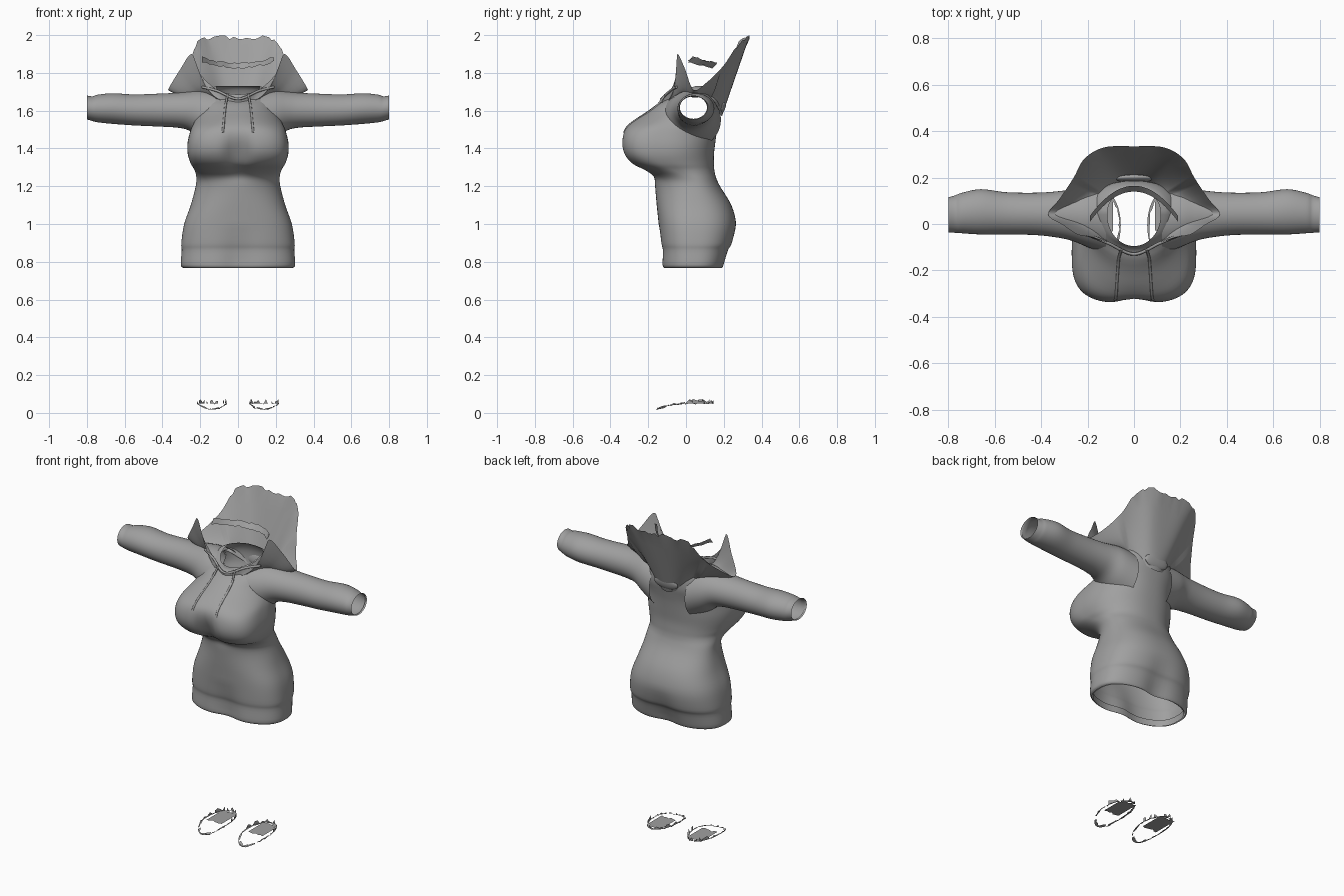
import bpy, bmesh, math, random
from mathutils import Vector

random.seed(4)
if "Cube" in bpy.data.objects:
    bpy.data.objects.remove(bpy.data.objects["Cube"])

grey = bpy.data.materials.new("fabric grey")
grey.use_nodes = True
colour = (.35, .35, .35, 1)
grey.diffuse_color = colour
grey.node_tree.nodes["Principled BSDF"].inputs["Base Color"].default_value = colour


def spline(rows, steps, closed=False):
    """Resample rows of numbers with a smooth curve through them."""
    rows = [Vector(r) for r in rows]
    n, out = len(rows), []
    pick = (lambda i: rows[i % n]) if closed else (lambda i: rows[max(0, min(n - 1, i))])
    for i in range(n if closed else n - 1):
        a, b, c, d = (pick(i + k) for k in (-1, 0, 1, 2))
        for s in range(steps):
            t = s / steps
            out.append(b + (c - a) * (t / 2) + (a * 2 - b * 5 + c * 4 - d) * (t * t / 2)
                       + (b * 3 - a - c * 3 + d) * (t ** 3 / 2))
    return out if closed else out + [rows[-1]]


def loft(name, rings, closed=True, drop=None):
    """Skin a list of point rings, leaving out faces that drop() picks."""
    bm = bmesh.new()
    grid = [[bm.verts.new(p) for p in ring] for ring in rings]
    n = len(rings[0])
    for lower, upper in zip(grid, grid[1:]):
        for j in range(n if closed else n - 1):
            k = (j + 1) % n
            bm.faces.new((lower[j], lower[k], upper[k], upper[j]))
    if drop:
        gone = [f for f in bm.faces if drop(f.calc_center_median())]
        bmesh.ops.delete(bm, geom=gone, context="FACES")
    bmesh.ops.recalc_face_normals(bm, faces=bm.faces)
    finish(name, bm)


def finish(name, bm):
    mesh = bpy.data.meshes.new(name)
    bm.to_mesh(mesh)
    bm.free()
    mesh.materials.append(grey)
    obj = bpy.data.objects.new(name, mesh)
    bpy.context.collection.objects.link(obj)
    bpy.ops.object.select_all(action="DESELECT")
    obj.select_set(True)
    bpy.context.view_layer.objects.active = obj
    bpy.ops.object.shade_smooth_by_angle(angle=math.radians(60))


# Torso: height, half width, front, back
profile = spline([
    (.768, .29, -.125, .2), (.785, .303, -.133, .208), (.86, .298, -.13, .23), (.9, .3, -.137, .25),
    (1, .285, -.145, .265), (1.1, .25, -.155, .24), (1.2, .224, -.165, .18), (1.25, .221, -.178, .158),
    (1.285, .23, -.225, .15), (1.32, .25, -.29, .148), (1.37, .266, -.33, .148), (1.43, .267, -.342, .155),
    (1.5, .25, -.325, .165), (1.55, .228, -.275, .175), (1.6, .21, -.2, .185), (1.66, .19, -.125, .185),
    (1.7, .15, -.1, .165), (1.715, .115, -.095, .145)], 4)


def section(row, count=96):
    z, w, front, back = row
    bust = math.exp(-((z - 1.41) / .14) ** 4)
    hips = 1 / (1 + math.exp((z - 1.12) / .04))
    hem = max(0, min(1, (1 - z) / .2))
    mid = .04 - .16 * bust
    tilt = .3 * max(0, min(1, (z - 1.64) / .06))
    ring = []
    for i in range(count):
        a = math.tau * i / count
        c, s = math.cos(a), math.sin(a)
        power = 1 - .38 * bust * (s < 0) - .22 * hips - .12 * (s > 0) * (1 - hips)
        x = w * math.copysign(abs(c) ** power, c)
        y = mid + (mid - front if s < 0 else back - mid) * math.copysign(abs(s) ** power, s)
        # cleavage, and the hollow between the legs at the hem
        if s < 0:
            y += .05 * math.exp(-((z - 1.37) / .09) ** 2 - (x / .06) ** 2)
        y -= math.copysign(.025, s) * hem * math.exp(-(x / .08) ** 2)
        ring.append((x, y, z + tilt * min(y, .05)))
    return ring


def armhole(p):
    return abs(p.x) > .1 and math.hypot(p.y - .035, p.z - 1.61) < .09


body = [section(r) for r in profile]
loft("torso", body, drop=armhole)
loft("hem_lining", [[(x * .98, y * .98, z + k) for x, y, z in body[0]] for k in (0, .04)])

# Sleeves: distance out, front, back, bottom, top
sleeve = spline([
    (.12, -.13, .185, 1.4, 1.705), (.2, -.1, .17, 1.45, 1.71), (.26, -.075, .152, 1.495, 1.702),
    (.32, -.06, .142, 1.51, 1.695), (.42, -.048, .135, 1.516, 1.69), (.55, -.045, .137, 1.522, 1.686),
    (.66, -.045, .15, 1.53, 1.692), (.74, -.04, .135, 1.538, 1.685), (.77, -.038, .124, 1.545, 1.676),
    (.8, -.036, .115, 1.554, 1.68)], 5)
for side, label in ((1, "left"), (-1, "right")):
    rings = []
    for x, y0, y1, z0, z1 in sleeve:
        turns = [math.tau * i / 40 for i in range(40)]
        rings.append([(side * x, (y0 + y1) / 2 + (y1 - y0) / 2 * math.cos(a),
                       (z0 + z1) / 2 + (z1 - z0) / 2 * math.sin(a)) for a in turns])
    # turned-in cuff
    rings.append([(side * .79, .04 + (y - .04) * .95, 1.615 + (z - 1.615) * .95) for x, y, z in rings[-1]])
    loft(label + "_sleeve", rings)

# Hood: rim from the back centre round to the front centre, then mirrored
half = [(0, .335, 1.99), (.13, .33, 1.99), (.215, .28, 1.96), (.26, .2, 1.84), (.32, .11, 1.75),
        (.37, .04, 1.71), (.305, -.005, 1.82), (.245, -.045, 1.9), (.205, -.05, 1.8),
        (.11, -.08, 1.71), (0, -.13, 1.665)]
rim = spline(half + [(-x, y, z) for x, y, z in half[-2:0:-1]], 6, True)
base = []
for i in range(len(rim)):
    a = math.tau * i / len(rim)
    c = math.cos(a)
    base.append(Vector((.16 * math.sin(a), .035 + .155 * c,
                        1.69 - .12 * max(0, c) ** 2 - .04 * max(0, -c))))
hood = []
for k in range(9):
    t = k / 8
    hood.append([b.lerp(r, t) - Vector((0, 0, .03 * math.sin(math.pi * t))) * (r.y < .2)
                 for b, r in zip(base, rim)])
# ragged top edge
for p in hood[-1]:
    if p.z > 1.93 and p.y > .1:
        p.z += random.uniform(-.015, .01)
loft("hood", hood)

# Torn lining strip inside the hood
xs = [(i - 10) / 10 * .19 for i in range(21)]
loft("hood_lining", [[(x, .165 - k - 3.6 * x * x, 1.85 + x * x - k + random.uniform(-.006, .006))
                      for x in xs] for k in (0, .025)], closed=False)

# Nape bulge under the hood
bm = bmesh.new()
bmesh.ops.create_uvsphere(bm, u_segments=24, v_segments=12, radius=1)
for v in bm.verts:
    v.co = (v.co.x * .08, .195 + v.co.y * .016 + (v.co.z * .008), 1.625 + v.co.z * .04)
finish("nape_bulge", bm)


# Tubes for the collar edge and the drawstrings
def tube(name, points, radius):
    curve = bpy.data.curves.new(name, "CURVE")
    curve.dimensions = "3D"
    curve.bevel_depth = radius
    curve.bevel_resolution = 2
    curve.use_fill_caps = True
    line = curve.splines.new("POLY")
    line.points.add(len(points) - 1)
    for point, p in zip(line.points, points):
        point.co = (*p, 1)
    curve.materials.append(grey)
    obj = bpy.data.objects.new(name, curve)
    bpy.context.collection.objects.link(obj)


tube("collar_edge", spline([(-.19, -.05, 1.725), (-.11, -.083, 1.705), (0, -.13, 1.662),
                            (.11, -.083, 1.705), (.19, -.05, 1.725)], 6), .007)
for side, label in ((1, "left"), (-1, "right")):
    path = [(side * .055, -.11, 1.685)]
    for ring in reversed(body):
        target = .06 + (1.69 - ring[0][2]) * .1
        near = min((p for p in ring if p[1] < 0), key=lambda p: abs(p[0] - side * target))
        if 1.47 < near[2] < 1.64:
            path.append((side * target, near[1] + .001, near[2]))
    tube(label + "_drawstring", path, .006)

# Shoe sole remnants: ragged outline strip, low walls and heel patch
for side, label in ((1, "left"), (-1, "right")):
    def sole(a, scale):
        y = -.005 + .15 * math.cos(a) * scale
        z = .05 - 1.3 * max(0, -y - .02) ** 2 - .06 * max(0, -y)
        return Vector((side * (.137 + .08 * math.sin(a) * scale), y, z))
    turns = [math.tau * i / 48 for i in range(48)]
    edge = [sole(a, 1) for a in turns]
    inner = [sole(a, random.uniform(.86, .95)) for a in turns]
    loft(label + "_sole_edge", [edge, inner], drop=lambda p: random.random() < .15)
    loft(label + "_sole_wall", [[p + Vector((0, 0, random.uniform(0, .016) * (1 + (p.y > 0)) - .006))
                                 for p in edge], edge], drop=lambda p: random.random() < .3)
    patch = [[(side * (.09 + .1 * u / 6), -.03 + .15 * v / 6 + random.uniform(-.01, .01), .05)
              for u in range(7)] for v in range(7)]
    loft(label + "_heel_patch", patch, closed=False,
         drop=lambda p: math.hypot((abs(p.x) - .137) / .08, (p.y + .005) / .15) > .95)
